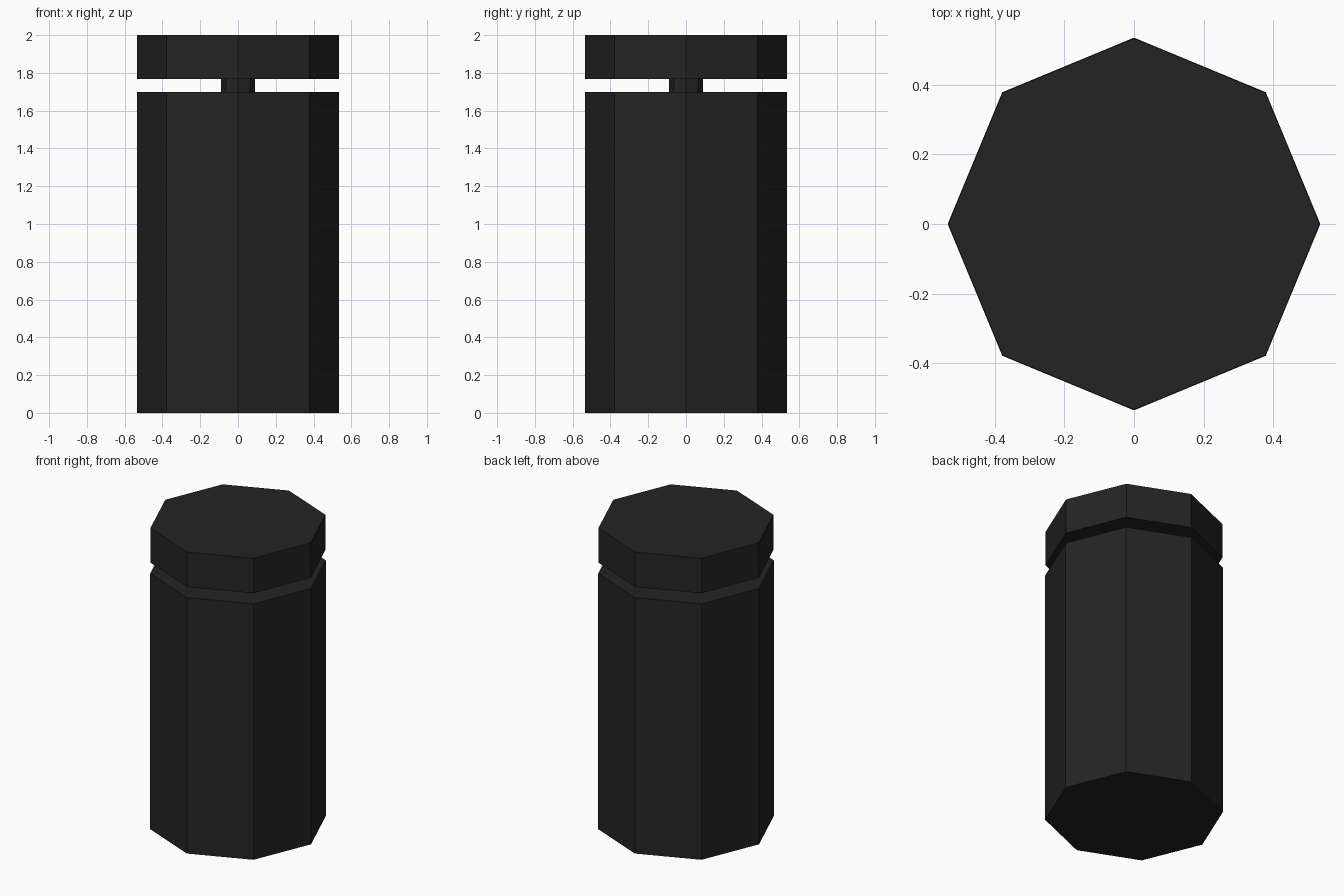
import bpy

if "Cube" in bpy.data.objects:
    bpy.data.objects.remove(bpy.data.objects["Cube"])

# Dark finish shared by all parts
dark = bpy.data.materials.new("dark_finish")
dark.diffuse_color = (0.017, 0.017, 0.017, 1)
dark.use_nodes = True
dark.node_tree.nodes["Principled BSDF"].inputs["Base Color"].default_value = dark.diffuse_color


def octagon(name, radius, z0, z1):
    """Upright flat-sided octagonal prism with corners on the x and y axes."""
    bpy.ops.mesh.primitive_cylinder_add(
        vertices=8, radius=radius, depth=z1 - z0, location=(0, 0, (z0 + z1) / 2))
    ob = bpy.context.object
    ob.name = name
    ob.data.materials.append(dark)
    return ob


# Tall body, short central neck, and cap floating above the gap
octagon("body", 0.536, 0.0, 1.698)
octagon("neck", 0.089, 1.698, 1.768)
octagon("cap", 0.534, 1.768, 2.0)
